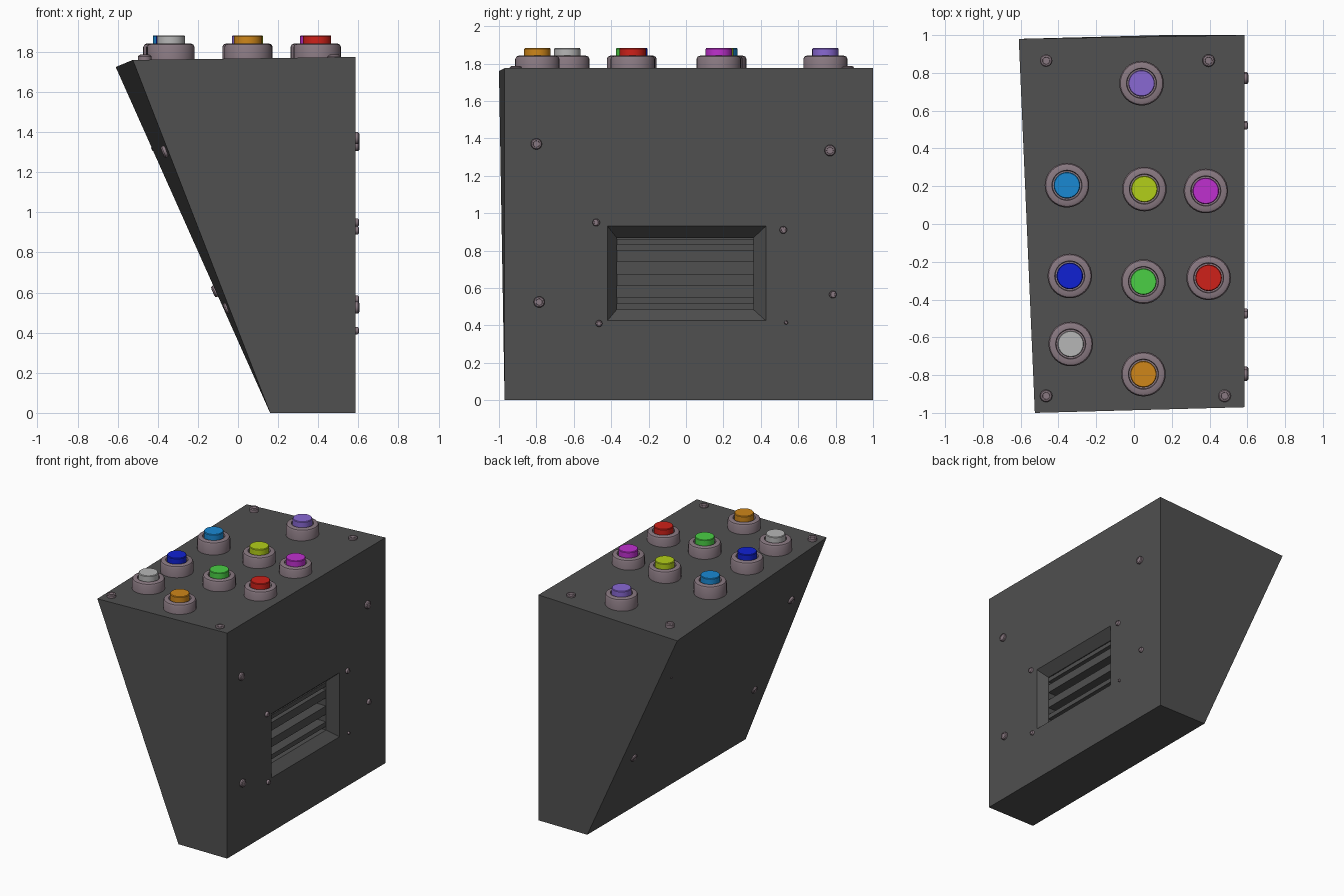
import bpy, bmesh, math
from mathutils import Vector

if "Cube" in bpy.data.objects:
    bpy.data.objects.remove(bpy.data.objects["Cube"])


def material(name, rgb):
    m = bpy.data.materials.new(name)
    m.diffuse_color = (*rgb, 1)
    m.use_nodes = True
    m.node_tree.nodes["Principled BSDF"].inputs["Base Color"].default_value = m.diffuse_color
    return m


def finish(name, bm, mat, smooth=False):
    bmesh.ops.recalc_face_normals(bm, faces=bm.faces)
    me = bpy.data.meshes.new(name)
    bm.to_mesh(me)
    bm.free()
    me.materials.append(mat)
    ob = bpy.data.objects.new(name, me)
    bpy.context.collection.objects.link(ob)
    if smooth:
        bpy.ops.object.select_all(action='DESELECT')
        ob.select_set(True)
        bpy.context.view_layer.objects.active = ob
        bpy.ops.object.shade_smooth_by_angle(angle=math.radians(30))
    return ob


def bridge(bm, a, b):
    n = len(a)
    for i in range(n):
        bm.faces.new((a[i], a[(i + 1) % n], b[(i + 1) % n], b[i]))


def lathe(name, profile, loc, axis, mat, sides=32):
    """Capped revolve of (radius, height) points, turned to point along axis."""
    bm = bmesh.new()
    rings = [[bm.verts.new((r * math.cos(2 * math.pi * i / sides),
                            r * math.sin(2 * math.pi * i / sides), h))
              for i in range(sides)] for r, h in profile]
    for a, b in zip(rings, rings[1:]):
        bridge(bm, a, b)
    bm.faces.new(rings[0])
    bm.faces.new(rings[-1])
    ob = finish(name, bm, mat, True)
    ob.location = loc
    ob.rotation_euler = Vector(axis).to_track_quat('Z', 'Y').to_euler()
    return ob


def screw(name, loc, axis, r):
    h = 0.3 * r + 0.012
    lathe(name, [(r, -0.012), (r, h * 0.6), (r * 0.85, h * 0.9), (r * 0.6, h), (r * 0.55, h * 0.8)],
          loc, axis, metal, 16)


dark = material("dark_grey", (0.08, 0.08, 0.08))
metal = material("mauve_grey", (0.25, 0.19, 0.22))

# Cabinet: tapered wedge whose right face sinks into a funnel and a vent pocket
XR = 0.585
bm = bmesh.new()
left = [bm.verts.new(p) for p in ((0.16, -0.97, 0), (0.16, 1, 0),
                                  (-0.61, 0.98, 1.725), (-0.525, -1, 1.76))]


def ring(x, y0, y1, z0, z1):
    return [bm.verts.new((x, y, z)) for y, z in ((y0, z0), (y1, z0), (y1, z1), (y0, z1))]


rings = [left,
         ring(XR, -0.97, 1.0, 0, 1.775),
         ring(XR, -0.42, 0.427, 0.425, 0.93),
         ring(XR - 0.07, -0.37, 0.36, 0.485, 0.868),
         ring(XR - 0.18, -0.37, 0.36, 0.485, 0.868)]
for a, b in zip(rings, rings[1:]):
    bridge(bm, a, b)
bm.faces.new(left)
bm.faces.new(rings[-1])
finish("cabinet", bm, dark)

# Vent slats
for i, (z0, z1) in enumerate(((0.514, 0.55), (0.61, 0.675), (0.739, 0.803), (0.83, 0.862))):
    bm = bmesh.new()
    bmesh.ops.create_cube(bm, size=1)
    bmesh.ops.scale(bm, vec=(0.11, 0.73, z1 - z0), verts=bm.verts)
    bmesh.ops.translate(bm, vec=(XR - 0.125, -0.005, (z0 + z1) / 2), verts=bm.verts)
    finish(f"vent_slat_{i}", bm, dark)

# Screws on the right face
for i, (y, z, r) in enumerate(((-0.80, 1.37, 0.03), (0.77, 1.335, 0.03), (-0.785, 0.525, 0.03),
                               (0.785, 0.565, 0.02), (-0.48, 0.95, 0.02), (0.52, 0.91, 0.02),
                               (-0.465, 0.41, 0.018), (0.535, 0.415, 0.01))):
    screw(f"right_screw_{i}", (XR, y, z), (1, 0, 0), r)

# Screws on the sloping left face
for i, (y, z, r) in enumerate(((-0.79, 1.305, 0.03), (0.79, 1.32, 0.012),
                               (-0.77, 0.525, 0.028), (0.81, 0.61, 0.03))):
    t, s = z / 1.745, (y + 1) / 2
    x = 0.16 + t * (-0.685 - 0.085 * s)
    slope = (-0.685 - 0.085 * s) / 1.745
    screw(f"left_screw_{i}", (x, y, z), (-1, -0.0425 * t, slope), r)

# Screws on the top corners
for i, (x, y) in enumerate(((-0.465, 0.865), (0.395, 0.865), (-0.465, -0.91), (0.48, -0.91))):
    screw(f"top_screw_{i}", (x, y, 1.765), (0, 0, 1), 0.033)

# Push buttons: collar and coloured cap
buttons = (("purple", 0.04, 0.745, (0.25, 0.14, 0.65)),
           ("sky_blue", -0.355, 0.205, (0.01, 0.25, 0.65)),
           ("lime", 0.055, 0.185, (0.45, 0.62, 0.01)),
           ("magenta", 0.38, 0.175, (0.52, 0.03, 0.62)),
           ("blue", -0.34, -0.275, (0.005, 0.015, 0.65)),
           ("green", 0.05, -0.305, (0.07, 0.62, 0.06)),
           ("red", 0.395, -0.285, (0.62, 0.015, 0.01)),
           ("white", -0.335, -0.635, (0.47, 0.47, 0.47)),
           ("orange", 0.05, -0.795, (0.62, 0.24, 0.01)))
for name, x, y, rgb in buttons:
    lathe(f"{name}_button_collar",
          [(0.118, -0.03), (0.118, 0.06), (0.112, 0.072), (0.1, 0.077), (0.08, 0.077), (0.077, 0.06)],
          (x, y, 1.765), (0, 0, 1), metal)
    lathe(f"{name}_button_cap",
          [(0.07, 0.03), (0.07, 0.113), (0.066, 0.118)],
          (x, y, 1.765), (0, 0, 1), material(name, rgb))
